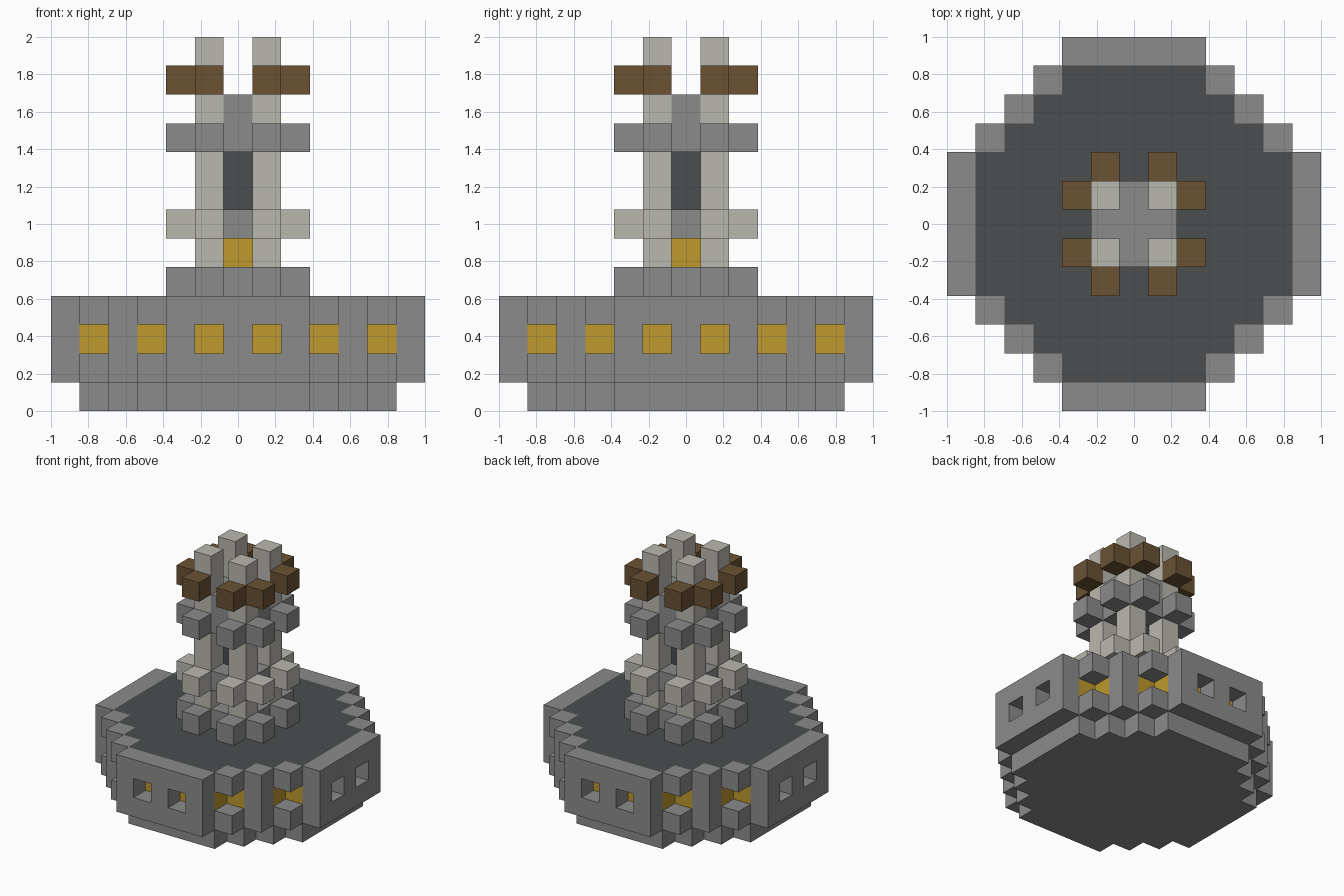
import bpy
import bmesh
from mathutils import Vector

U = 2 / 13  # edge length of one block

cube = bpy.data.objects.get("Cube")
if cube:
    bpy.data.objects.remove(cube, do_unlink=True)


def material(name, rgb):
    m = bpy.data.materials.new(name)
    m.use_nodes = True
    color = (*rgb, 1)
    m.diffuse_color = color
    m.node_tree.nodes["Principled BSDF"].inputs["Base Color"].default_value = color
    return m


stone = material("stone grey", (0.26, 0.26, 0.26))
pale = material("pale stone", (0.49, 0.48, 0.43))
wood = material("brown wood", (0.144, 0.084, 0.034))
glow = material("yellow glow", (0.51, 0.32, 0.025))
slate = material("dark slate", (0.069, 0.076, 0.078))

# Block plans, as sets of (x, y) columns centred on the origin
R = range(-6, 7)


def plan(rule):
    return {(x, y) for x in R for y in R if rule(*sorted((abs(x), abs(y))))}


disc = plan(lambda a, b: a + b <= 8 and b <= 6)
inner = plan(lambda a, b: a + b <= 7 and b <= 5)
edge = disc - inner
windows = plan(lambda a, b: (a, b) in {(1, 6), (3, 5)})
core = plan(lambda a, b: b == 0)
cross = plan(lambda a, b: a + b <= 1)
posts = plan(lambda a, b: a == b == 1)
studs = plan(lambda a, b: (a, b) == (1, 2))

# Each part: name, material, and layers of (plan, lowest layer, top layer)
parts = [
    ("base_plate", stone, [(inner, 0, 1)]),
    ("rim_wall", stone, [(edge, 1, 1), (edge - windows, 2, 2), (edge, 3, 3)]),
    ("window_glow", glow, [(inner, 2, 2)]),
    ("roof_deck", slate, [(inner, 3, 3)]),
    ("tower_foot", stone, [(cross | studs, 4, 4)]),
    ("tower_lamp", glow, [(core, 5, 5)]),
    ("tower_floor", stone, [(cross, 6, 6)]),
    ("tower_core", slate, [(core, 7, 8)]),
    ("tower_cap", stone, [(cross, 9, 10)]),
    ("corner_posts", pale, [(posts, 4, 12)]),
    ("lower_collar", pale, [(studs, 6, 6)]),
    ("upper_collar", stone, [(studs, 9, 9)]),
    ("crown_brackets", wood, [(studs, 11, 11)]),
]


def blocks(layers):
    return {(x, y, z) for cells, low, top in layers
            for x, y in cells for z in range(low, top + 1)}


filled = set().union(*(blocks(layers) for _, _, layers in parts))
axes = [Vector(v) for v in ((1, 0, 0), (0, 1, 0), (0, 0, 1))]


def build(name, mat, layers):
    bm = bmesh.new()
    for cell in blocks(layers):
        centre = Vector(cell) + axes[2] / 2
        for i, axis in enumerate(axes):
            for sign in (1, -1):
                # Only faces open to the air are made
                n = axis * sign
                if tuple(int(c) for c in Vector(cell) + n) in filled:
                    continue
                u, v = axes[(i + 1) % 3], axes[(i + 2) % 3] * sign
                corners = (-u - v, u - v, u + v, v - u)
                bm.faces.new([bm.verts.new((centre + (n + c) / 2) * U)
                              for c in corners])
    bmesh.ops.remove_doubles(bm, verts=bm.verts[:], dist=U / 100)
    mesh = bpy.data.meshes.new(name)
    bm.to_mesh(mesh)
    bm.free()
    mesh.materials.append(mat)
    bpy.context.scene.collection.objects.link(bpy.data.objects.new(name, mesh))


for part in parts:
    build(*part)
